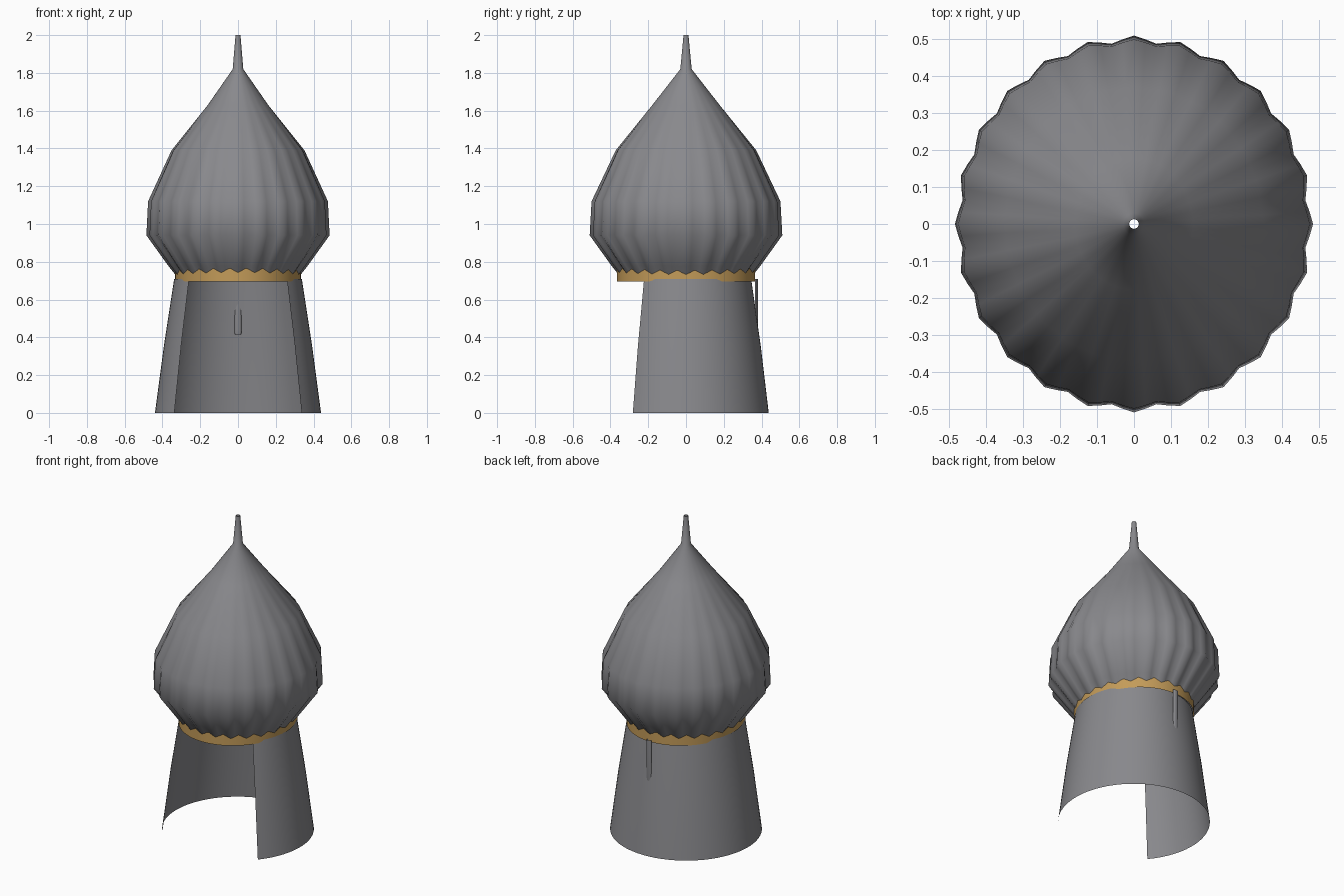
import bpy, bmesh, math

cube = bpy.data.objects.get("Cube")
if cube:
    bpy.data.objects.remove(cube, do_unlink=True)


def material(name, color):
    mat = bpy.data.materials.new(name)
    mat.use_nodes = True
    mat.diffuse_color = (*color, 1)
    mat.node_tree.nodes["Principled BSDF"].inputs["Base Color"].default_value = (*color, 1)
    return mat


steel = material("steel grey", (0.25, 0.25, 0.265))
gold = material("gold", (0.55, 0.33, 0.1))


def sweep(name, rings, mat, segments, start=0, end=360, flutes=0, center_y=0):
    """Open shell through elliptical rings (z, x radius, y radius, flute depth)."""
    bm = bmesh.new()
    closed = end - start == 360
    count = segments if closed else segments + 1
    rows = []
    for z, rx, ry, depth in rings:
        row = []
        for i in range(count):
            a = math.radians(start + (end - start) * i / segments)
            k = 1 - depth * (1 - math.cos(flutes * a)) / 2
            row.append(bm.verts.new((rx * k * math.cos(a), center_y + ry * k * math.sin(a), z)))
        rows.append(row)
    for low, high in zip(rows, rows[1:]):
        for i in range(segments):
            j = (i + 1) % count
            bm.faces.new((low[i], low[j], high[j], high[i]))
    mesh = bpy.data.meshes.new(name)
    bm.to_mesh(mesh)
    bm.free()
    mesh.materials.append(mat)
    obj = bpy.data.objects.new(name, mesh)
    bpy.context.collection.objects.link(obj)
    bpy.ops.object.select_all(action="DESELECT")
    obj.select_set(True)
    bpy.context.view_layer.objects.active = obj
    bpy.ops.object.shade_smooth_by_angle(angle=math.radians(50))
    return obj


# Fluted onion dome running up into a hollow spike
sweep("dome", [
    (0.71, 0.315, 0.34, 0.05),
    (0.78, 0.37, 0.395, 0.05),
    (0.94, 0.485, 0.51, 0.035),
    (1.12, 0.476, 0.50, 0.03),
    (1.39, 0.352, 0.372, 0.015),
    (1.63, 0.16, 0.178, 0),
    (1.82, 0.028, 0.03, 0),
    (2.0, 0.013, 0.013, 0),
], steel, 96, flutes=24)

# Gold rim band
sweep("rim_band", [(0.695, 0.333, 0.366, 0), (0.765, 0.333, 0.366, 0)], gold, 64)

# Neck curtain, open at the front
sweep("neck_curtain", [
    (0.0, 0.44, 0.438, 0),
    (0.36, 0.392, 0.395, 0),
    (0.71, 0.338, 0.345, 0),
], steel, 48, start=-40, end=220)

# Narrow hanging tab at the back, with a tapered lower tip
sweep("back_tab", [
    (0.415, 0.017, 0.004, 0),
    (0.44, 0.018, 0.009, 0),
    (0.71, 0.018, 0.009, 0),
], steel, 12, center_y=0.373)
